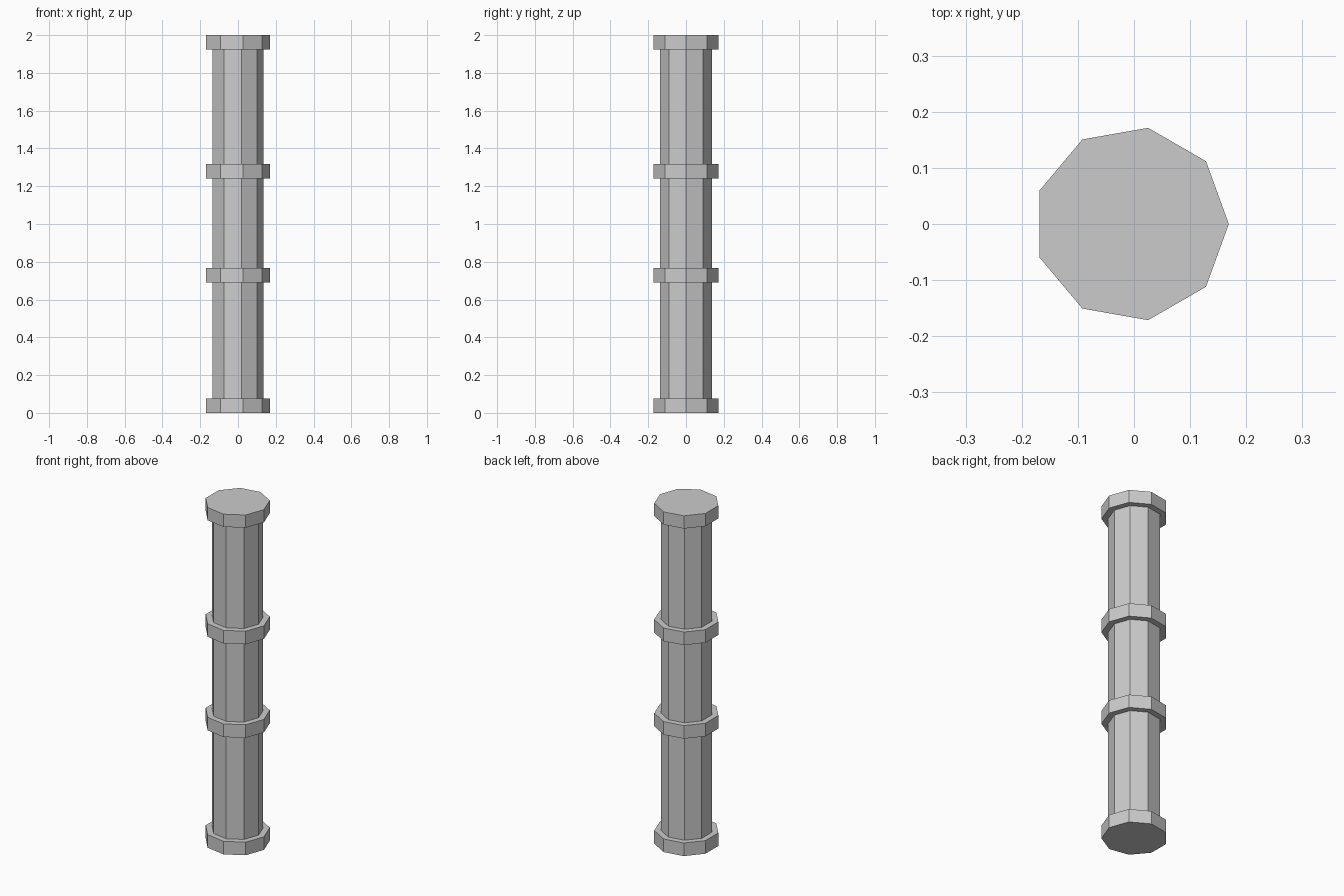
import bpy, bmesh
from math import cos, sin, tau

if "Cube" in bpy.data.objects:
    bpy.data.objects.remove(bpy.data.objects["Cube"])

SIDES = 9
CENTRE_X = -0.005  # puts the nine-sided outline's bounding box on x = 0


def prism(name, radius, z0, z1):
    """Flat-faced nine-sided prism with one corner pointing to +x."""
    bm = bmesh.new()
    base = bm.faces.new([
        bm.verts.new((CENTRE_X + radius * cos(tau * i / SIDES),
                      radius * sin(tau * i / SIDES), z0))
        for i in range(SIDES)])
    ext = bmesh.ops.extrude_face_region(bm, geom=[base], use_keep_orig=True)
    top = [v for v in ext["geom"] if isinstance(v, bmesh.types.BMVert)]
    bmesh.ops.translate(bm, verts=top, vec=(0, 0, z1 - z0))
    bmesh.ops.recalc_face_normals(bm, faces=bm.faces)
    mesh = bpy.data.meshes.new(name)
    bm.to_mesh(mesh)
    bm.free()
    obj = bpy.data.objects.new(name, mesh)
    bpy.context.collection.objects.link(obj)
    return obj


# Central shaft, ending inside the two end collars
prism("shaft", 0.139, 0.02, 1.98)

# Collars: foot, two middle bands, and head
for name, z0, z1 in (("bottom_collar", 0.0, 0.077),
                     ("lower_band", 0.69, 0.767),
                     ("upper_band", 1.24, 1.317),
                     ("top_collar", 1.925, 2.0)):
    prism(name, 0.174, z0, z1)
